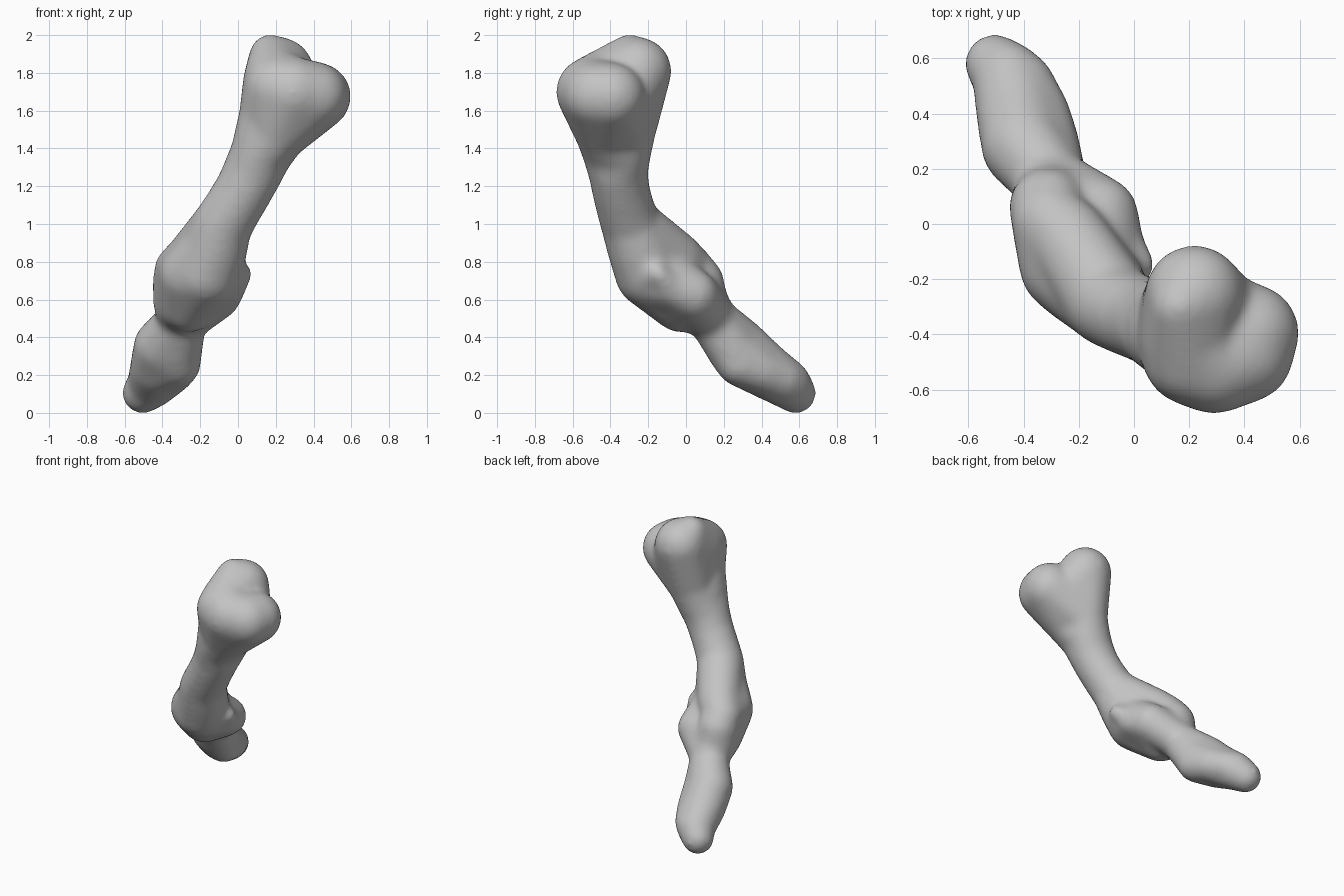
import bpy, bmesh
from mathutils import Matrix, Vector

default = bpy.data.objects.get("Cube")
if default:
    bpy.data.objects.remove(default, do_unlink=True)

bone_grey = bpy.data.materials.new("bone_grey")
bone_grey.use_nodes = True
colour = (0.55, 0.55, 0.55, 1)
bone_grey.diffuse_color = colour
bone_grey.node_tree.nodes["Principled BSDF"].inputs["Base Color"].default_value = colour


def hull(bm, knobs):
    """Wrap a group of knobs (x, y, z, radius) in one convex skin."""
    part = bmesh.new()
    for x, y, z, r in knobs:
        bmesh.ops.create_icosphere(part, subdivisions=3, radius=r,
                                   matrix=Matrix.Translation(Vector((x, y, z))))
    result = bmesh.ops.convex_hull(part, input=part.verts)
    inside = [g for g in result["geom_interior"] + result["geom_unused"]
              if isinstance(g, bmesh.types.BMVert)]
    bmesh.ops.delete(part, geom=list(set(inside)), context="VERTS")
    temp = bpy.data.meshes.new("hull")
    part.to_mesh(temp)
    part.free()
    bm.from_mesh(temp)
    bpy.data.meshes.remove(temp)


def bone(name, knobs, links):
    """Join linked knobs, fuse them into one skin and soften it."""
    bm = bmesh.new()
    for link in links:
        hull(bm, [knobs[key] for key in link.split()])
    mesh = bpy.data.meshes.new(name)
    bm.to_mesh(mesh)
    bm.free()
    mesh.materials.append(bone_grey)
    obj = bpy.data.objects.new(name, mesh)
    bpy.context.collection.objects.link(obj)
    fuse = obj.modifiers.new("fuse", "REMESH")
    fuse.mode = "VOXEL"
    fuse.voxel_size = 0.016
    fuse.use_smooth_shade = True
    soften = obj.modifiers.new("soften", "SMOOTH")
    soften.factor = 0.5
    soften.iterations = 24


# Knobs of the upper, middle and end bones, from the top down
knobs = {
    "peak": (0.17, -0.3, 1.895, 0.11),
    "head_back": (0.22, -0.255, 1.81, 0.18),
    "head_side": (0.20, -0.42, 1.755, 0.175),
    "head_side_front": (0.21, -0.48, 1.72, 0.18),
    "saddle": (0.33, -0.33, 1.65, 0.15),
    "head_right": (0.42, -0.395, 1.675, 0.18),
    "head_right_front": (0.40, -0.47, 1.68, 0.18),
    "head_front": (0.29, -0.505, 1.70, 0.185),
    "neck_side": (0.155, -0.43, 1.58, 0.15),
    "neck_front": (0.20, -0.42, 1.49, 0.17),
    "neck_back": (0.175, -0.32, 1.49, 0.16),
    "neck_low": (0.13, -0.345, 1.38, 0.162),
    "neck_low_front": (0.115, -0.395, 1.38, 0.155),
    "shaft_high": (0.08, -0.36, 1.28, 0.16),
    "shaft_mid": (0.03, -0.345, 1.18, 0.154),
    "shaft_bend": (-0.03, -0.32, 1.08, 0.155),
    "shaft_low": (-0.085, -0.29, 0.99, 0.16),
    "knuckle_top": (-0.125, -0.24, 0.86, 0.175),
    "knuckle": (-0.17, -0.19, 0.74, 0.188),
    "knuckle_side": (-0.24, -0.15, 0.73, 0.178),
    "ridge_top": (-0.235, -0.06, 0.815, 0.15),
    "ridge": (-0.305, 0.01, 0.755, 0.14),
    "ridge_back": (-0.31, 0.06, 0.69, 0.143),
    "ridge_end": (-0.295, 0.07, 0.58, 0.155),
    "underside": (-0.26, -0.03, 0.58, 0.155),
    "lobe_front": (-0.06, -0.08, 0.66, 0.1),
    "lobe_back": (-0.12, 0.035, 0.625, 0.137),
    "spur": (0.04, -0.15, 0.74, 0.04),
    "joint": (-0.295, 0.145, 0.49, 0.13),
    "base": (-0.40, 0.28, 0.35, 0.155),
    "base_side": (-0.325, 0.25, 0.33, 0.137),
    "base_under": (-0.315, 0.28, 0.26, 0.12),
    "body": (-0.42, 0.39, 0.245, 0.153),
    "body_side": (-0.35, 0.40, 0.22, 0.12),
    "pad": (-0.455, 0.53, 0.155, 0.132),
    "pad_side": (-0.40, 0.51, 0.175, 0.112),
    "tip": (-0.505, 0.58, 0.105, 0.11),
}
bone("finger_bones", knobs, [
    # lobed head
    "peak head_back head_side",
    "peak head_side head_side_front",
    "head_back head_side neck_side neck_back",
    "head_side head_side_front head_front neck_side neck_front",
    "head_right head_right_front head_front neck_front",
    "saddle head_right neck_front neck_back",
    "saddle head_back neck_back",
    "saddle head_side head_front",
    # shaft
    "neck_side neck_front neck_back neck_low neck_low_front",
    "neck_low neck_low_front shaft_high",
    "shaft_high shaft_mid",
    "shaft_mid shaft_bend",
    "shaft_bend shaft_low",
    "shaft_low knuckle_top",
    # knuckle with its ridge and side lobe
    "knuckle_top knuckle knuckle_side",
    "shaft_low knuckle_top ridge_top",
    "knuckle_top knuckle_side ridge_top ridge",
    "knuckle_side ridge ridge_back ridge_end",
    "knuckle knuckle_side underside ridge_end",
    "knuckle lobe_front lobe_back",
    "underside lobe_front lobe_back ridge_end",
    "spur lobe_front",
    "spur knuckle",
    # flattened end bone
    "ridge_end joint",
    "lobe_back joint",
    "joint base base_side",
    "base base_side base_under body body_side",
    "body body_side pad pad_side",
    "pad pad_side tip",
])
